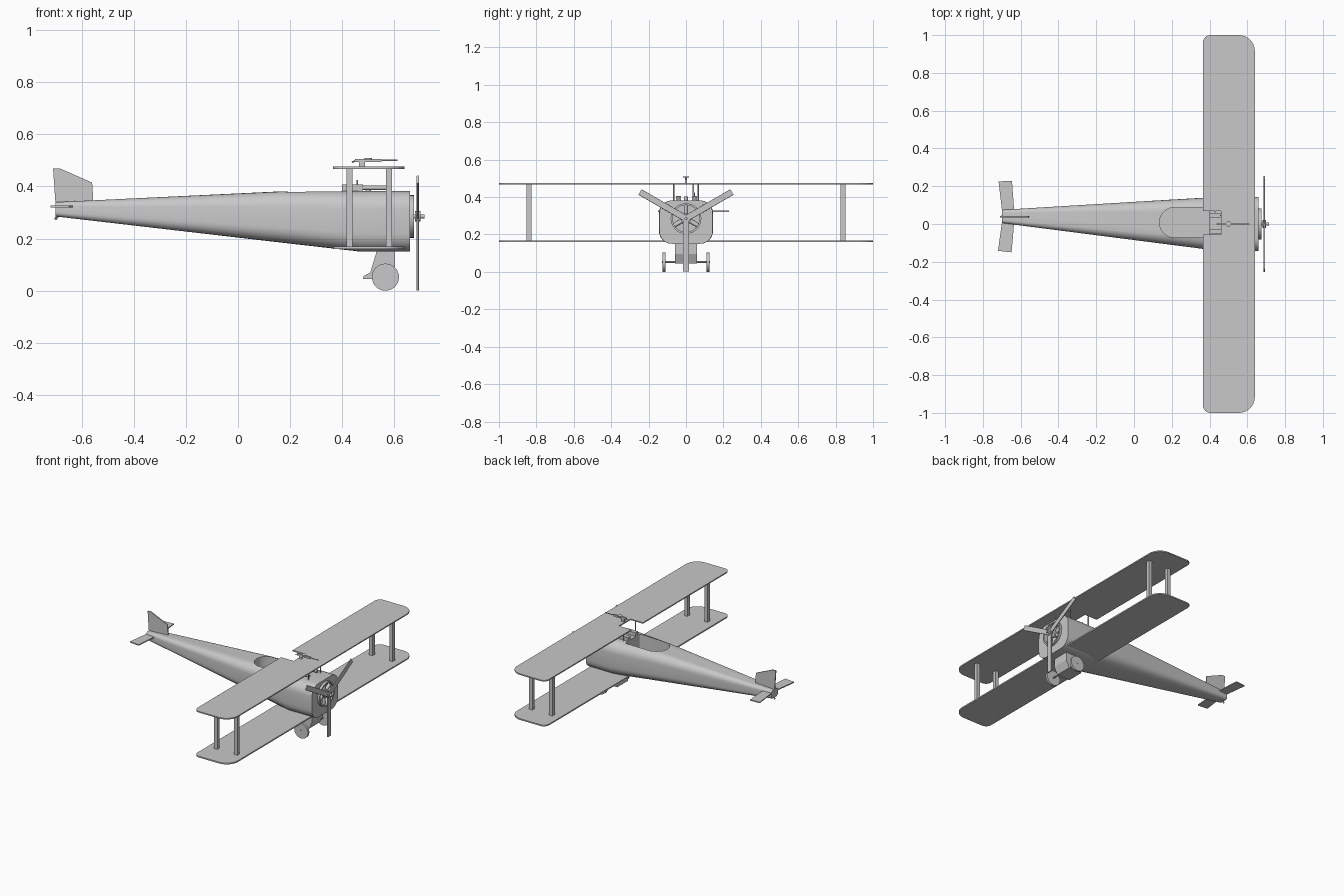
import bpy, bmesh
from math import sin, cos, pi, radians
from mathutils import Matrix, Vector

cube = bpy.data.objects.get("Cube")
if cube:
    bpy.data.objects.remove(cube, do_unlink=True)

grey = bpy.data.materials.new("plain grey")
grey.use_nodes = True
grey.diffuse_color = (0.58, 0.58, 0.58, 1)
grey.node_tree.nodes["Principled BSDF"].inputs["Base Color"].default_value = grey.diffuse_color


def finish(name, bm):
    bmesh.ops.recalc_face_normals(bm, faces=bm.faces)
    mesh = bpy.data.meshes.new(name)
    bm.to_mesh(mesh)
    bm.free()
    mesh.materials.append(grey)
    obj = bpy.data.objects.new(name, mesh)
    bpy.context.collection.objects.link(obj)
    return obj


def smooth(obj, angle=35):
    bpy.ops.object.select_all(action='DESELECT')
    obj.select_set(True)
    bpy.context.view_layer.objects.active = obj
    bpy.ops.object.shade_smooth_by_angle(angle=radians(angle))
    return obj


def loft(name, rings):
    """Skin a list of equal rings of 3D points and cap both ends."""
    bm = bmesh.new()
    rows = [[bm.verts.new(p) for p in ring] for ring in rings]
    n = len(rows[0])
    for a, b in zip(rows, rows[1:]):
        for i in range(n):
            j = (i + 1) % n
            bm.faces.new((a[i], a[j], b[j], b[i]))
    bm.faces.new(rows[0])
    bm.faces.new(rows[-1])
    return finish(name, bm)


def prism(name, outline, axis, lo, hi):
    """Extrude a 2D outline along z (x, y points) or y (x, z points)."""
    place = (lambda u, v, w: (u, v, w)) if axis == 'z' else (lambda u, v, w: (u, w, v))
    return loft(name, [[place(u, v, w) for u, v in outline] for w in (lo, hi)])


def box(name, x, y, z):
    return prism(name, [(x[0], y[0]), (x[1], y[0]), (x[1], y[1]), (x[0], y[1])], 'z', *z)


def rod(name, start, end, radius, sides=16):
    start, end = Vector(start), Vector(end)
    bm = bmesh.new()
    turn = (end - start).to_track_quat('Z', 'Y').to_matrix().to_4x4()
    bmesh.ops.create_cone(bm, cap_ends=True, segments=sides, radius1=radius, radius2=radius,
                          depth=(end - start).length,
                          matrix=Matrix.Translation((start + end) / 2) @ turn)
    return smooth(finish(name, bm))


def rounded(u0, u1, v0, v1, r_high, r_low, steps=6):
    """Rounded rectangle, with one radius on the u1 side and one on the u0 side."""
    points = []
    for u, v, r, quarter in ((u1 - r_high, v1 - r_high, r_high, 0), (u0 + r_low, v1 - r_low, r_low, 1),
                             (u0 + r_low, v0 + r_low, r_low, 2), (u1 - r_high, v0 + r_high, r_high, 3)):
        for k in range(steps + 1):
            a = (quarter + k / steps) * pi / 2
            points.append((u + r * cos(a), v + r * sin(a)))
    return points


def carve(obj, cutter):
    mod = obj.modifiers.new("cut", 'BOOLEAN')
    mod.operation, mod.solver, mod.object = 'DIFFERENCE', 'EXACT', cutter
    bpy.ops.object.select_all(action='DESELECT')
    bpy.context.view_layer.objects.active = obj
    obj.select_set(True)
    bpy.ops.object.modifier_apply(modifier=mod.name)
    bpy.data.objects.remove(cutter, do_unlink=True)


# Fuselage: rounded box tapering to a slightly offset tail
# (x, centre y, half width, bottom, top)
stations = ((0.66, 0, 0.143, 0.155, 0.387), (0.47, 0, 0.145, 0.155, 0.387),
            (0.18, 0.01, 0.118, 0.188, 0.387), (-0.7, 0.04, 0.035, 0.29, 0.345))
rings = []
for x, yc, half, bottom, top in stations:
    r = min(half, (top - bottom) / 2) * 0.6
    rings.append([(x, y, z) for z, y in rounded(bottom, top, yc - half, yc + half, r, r)])
fuselage = loft("fuselage", rings)

# Cockpit well, round at the rear, and the open nose
carve(fuselage, prism("cockpit_cutter", rounded(0.135, 0.4, -0.072, 0.088, 0.01, 0.079), 'z', 0.27, 0.5))
carve(fuselage, rod("nose_cutter", (0.62, 0, 0.29), (0.75, 0, 0.29), 0.075, 32))
smooth(fuselage, 30)

# Nose ring and radial engine
bm = bmesh.new()
profile = ((0.655, 0.072), (0.676, 0.072), (0.676, 0.082), (0.655, 0.082))
verts = [[bm.verts.new((x, r * cos(a), 0.29 + r * sin(a))) for x, r in profile]
         for a in (k * pi / 16 for k in range(32))]
for k, row in enumerate(verts):
    after = verts[(k + 1) % 32]
    for i in range(4):
        j = (i + 1) % 4
        bm.faces.new((row[i], row[j], after[j], after[i]))
smooth(finish("nose_ring", bm))
for k in range(6):
    a = pi / 2 + k * pi / 3
    rod("engine_cylinder", (0.65, 0, 0.29), (0.65, 0.076 * cos(a), 0.29 + 0.076 * sin(a)), 0.012)
rod("engine_case", (0.62, 0, 0.29), (0.67, 0, 0.29), 0.028)

# Propeller: three blades and a hub
rod("propeller_shaft", (0.66, 0, 0.29), (0.715, 0, 0.29), 0.008)
rod("propeller_hub", (0.68, 0, 0.29), (0.7, 0, 0.29), 0.02)
for angle in (0, 120, 240):
    blade = prism("propeller_blade", rounded(-0.004, 0.004, -0.017, 0.017, 0.003, 0.003, 2),
                  'z', -0.284, 0)
    blade.matrix_world = Matrix.Translation((0.69, 0, 0.29)) @ Matrix.Rotation(radians(angle), 4, 'X')

# Wings: the upper one has a notch in the trailing edge
outline = rounded(0.365, 0.64, -1, 1, 0.085, 0.04, 8)
half = len(outline) // 2
notch = [(0.365, 0.07), (0.46, 0.07), (0.46, -0.055), (0.365, -0.055)]
prism("upper_wing", outline[:half] + notch + outline[half:], 'z', 0.473, 0.481)
prism("lower_wing", outline, 'z', 0.165, 0.174)

# Wing struts and centre struts
for side in (-1, 1):
    for x in (0.428, 0.58):
        y = side * 0.84
        box("wing_strut", (x - 0.012, x + 0.012), (y - 0.013, y + 0.013), (0.17, 0.476))
        rod("centre_strut", (x, side * 0.065, 0.37), (x, side * 0.065, 0.476), 0.004, 8)

# Twin guns on the cowling
for y in (-0.04, 0.045):
    box("cowling_gun_body", (0.4, 0.48), (y - 0.014, y + 0.014), (0.38, 0.412))
    rod("cowling_gun_barrel", (0.47, y, 0.4), (0.57, y, 0.4), 0.009, 12)
rod("filler_cap", (0.5, 0, 0.38), (0.5, 0, 0.408), 0.01, 12)
rod("gun_sight", (0.458, 0.045, 0.41), (0.458, 0.045, 0.43), 0.003, 8)

# Gun above the upper wing
box("wing_gun_mount", (0.465, 0.487), (-0.005, 0.005), (0.48, 0.503))
box("wing_gun_body", (0.45, 0.55), (-0.006, 0.006), (0.499, 0.511))
rod("wing_gun_barrel", (0.54, 0, 0.505), (0.612, 0, 0.505), 0.003, 8)
rod("wing_gun_grip", (0.437, 0, 0.498), (0.455, 0, 0.506), 0.003, 8)
rod("wing_gun_magazine", (0.5, 0, 0.509), (0.5, 0, 0.514), 0.015)

# Tail: fin, swept tailplane and skid, all on the offset tail line
prism("tail_fin", [(-0.71, 0.475), (-0.685, 0.475), (-0.56, 0.42), (-0.555, 0.34), (-0.7, 0.33)],
      'y', 0.035, 0.043)
prism("tailplane", [(-0.717, 0.225), (-0.695, 0.04), (-0.72, -0.142), (-0.648, -0.15),
                    (-0.632, 0.038), (-0.646, 0.229)], 'z', 0.325, 0.332)
rod("tail_skid", (-0.68, 0.04, 0.31), (-0.702, 0.04, 0.278), 0.005, 8)

# Landing gear: fairing, axle and wheels
prism("gear_fairing", [(0.535, 0.165), (0.603, 0.165), (0.603, 0.1), (0.58, 0.05),
                       (0.48, 0.05), (0.483, 0.062), (0.508, 0.075)], 'y', -0.058, 0.058)
rod("axle", (0.566, -0.128, 0.057), (0.566, 0.128, 0.057), 0.005, 8)
for side in (-1, 1):
    rod("wheel", (0.566, side * 0.11, 0.057), (0.566, side * 0.125, 0.057), 0.052, 32)

# The lowest blade tip rests on the ground plane
bpy.context.view_layer.update()
parts = [o for o in bpy.context.collection.objects if o.type == 'MESH']
low = min((o.matrix_world @ v.co).z for o in parts for v in o.data.vertices)
for o in parts:
    o.location.z -= low
